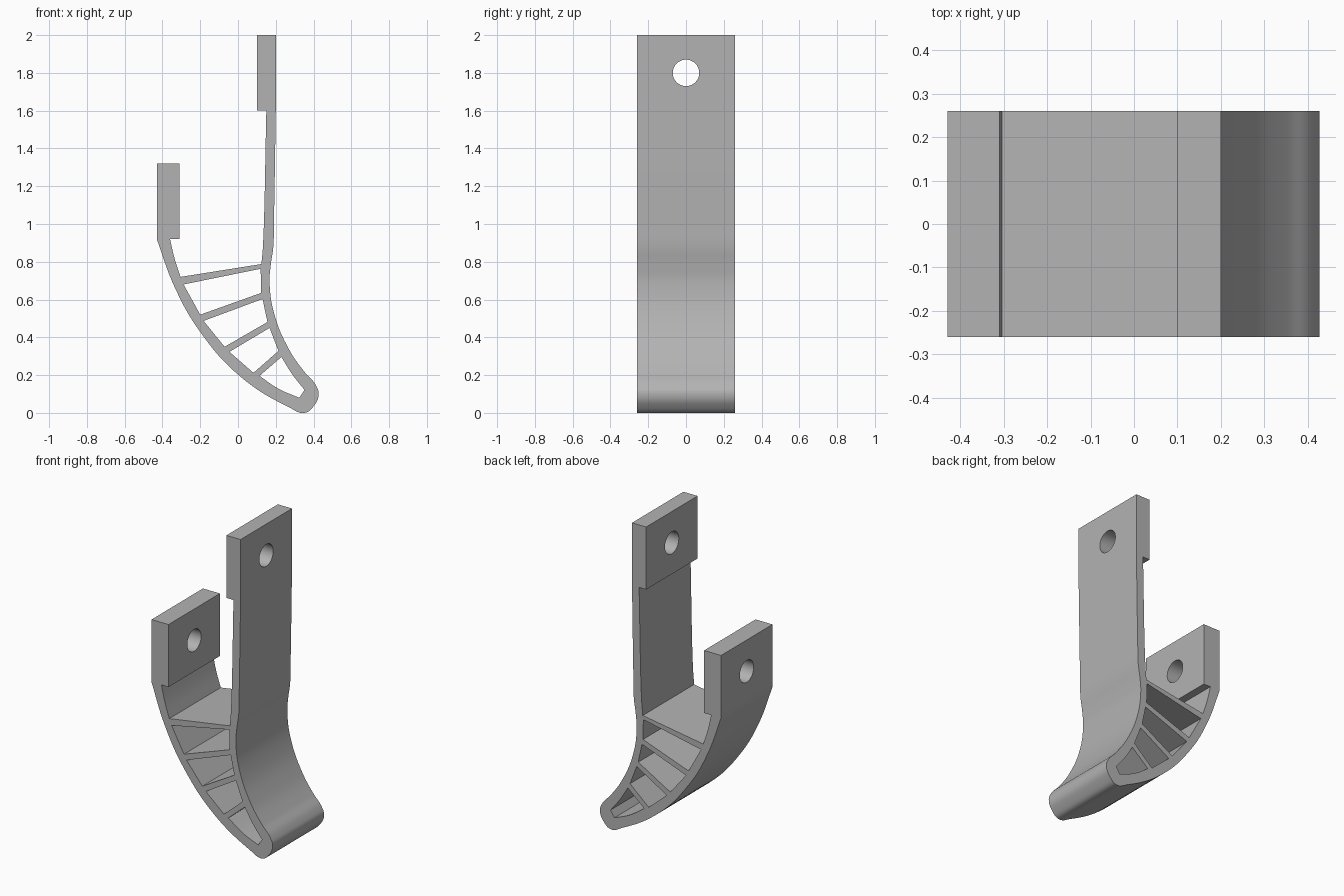
import bpy, bmesh, math

if "Cube" in bpy.data.objects:
    bpy.data.objects.remove(bpy.data.objects["Cube"])

HALF_DEPTH = 0.26

grey = bpy.data.materials.new("plain grey")
grey.use_nodes = True
colour = (0.45, 0.45, 0.45, 1)
grey.diffuse_color = colour
grey.node_tree.nodes["Principled BSDF"].inputs["Base Color"].default_value = colour


def add_loop(curve, runs):
    """Closed outline from runs of (kind, points); kind is corner or smooth."""
    points = [(p, kind) for kind, run in runs for p in run]
    spline = curve.splines.new("BEZIER")
    spline.bezier_points.add(len(points) - 1)
    spline.use_cyclic_u = True
    for bp, ((x, z), kind) in zip(spline.bezier_points, points):
        bp.co = (x, z, 0)
        bp.handle_left_type = bp.handle_right_type = kind


CORNER, SMOOTH = "VECTOR", "AUTO"

# Side profile: short tab, inner wall, top rib, long tab, outer curve, tip
outline = [
    (CORNER, [(-0.43, 1.32), (-0.31, 1.32), (-0.31, 0.92), (-0.36, 0.92)]),
    (SMOOTH, [(-0.335, 0.815)]),
    (CORNER, [(-0.304, 0.72), (0.124, 0.788)]),
    (SMOOTH, [(0.132, 0.88)]),
    (CORNER, [(0.15, 1.6), (0.1, 1.6), (0.1, 2), (0.2, 2), (0.2, 1.6)]),
    (SMOOTH, [(0.19, 1.0), (0.187, 0.88), (0.173, 0.78), (0.167, 0.69),
              (0.193, 0.52), (0.272, 0.333), (0.352, 0.217), (0.41, 0.15),
              (0.427, 0.1), (0.4, 0.035), (0.352, 0), (0.27, 0.03),
              (0.008, 0.196), (-0.204, 0.434), (-0.336, 0.667)]),
    (CORNER, [(-0.43, 0.92)]),
]

# Openings between the ribs
openings = [
    [(CORNER, [(-0.288, 0.68), (0.12, 0.763), (0.122, 0.635), (-0.2, 0.52)])],
    [(CORNER, [(-0.182, 0.487), (0.13, 0.603), (0.156, 0.481), (-0.071, 0.35)])],
    [(CORNER, [(-0.045, 0.323), (0.167, 0.45), (0.214, 0.328), (0.082, 0.212)])],
    [(CORNER, [(0.114, 0.196), (0.23, 0.296)]), (SMOOTH, [(0.288, 0.203)]),
     (CORNER, [(0.352, 0.122), (0.325, 0.08)]), (SMOOTH, [(0.214, 0.128)])],
]

curve = bpy.data.curves.new("ribbed_finger", "CURVE")
curve.dimensions = "2D"
curve.fill_mode = "BOTH"
curve.resolution_u = 8
curve.extrude = HALF_DEPTH
for loop in [outline] + openings:
    add_loop(curve, loop)
finger = bpy.data.objects.new("ribbed_finger", curve)
bpy.context.collection.objects.link(finger)
finger.rotation_euler.x = math.pi / 2

# Turn the extruded profile into a closed mesh
bpy.ops.object.select_all(action="DESELECT")
finger.select_set(True)
bpy.context.view_layer.objects.active = finger
bpy.ops.object.convert(target="MESH")
bpy.ops.object.transform_apply(location=False, rotation=True, scale=False)
bm = bmesh.new()
bm.from_mesh(finger.data)
bmesh.ops.remove_doubles(bm, verts=bm.verts, dist=0.0001)
bmesh.ops.recalc_face_normals(bm, faces=bm.faces)
bm.to_mesh(finger.data)
bm.free()

# Bolt holes through the two tabs
for name, x, z in (("short_tab", -0.37, 1.12), ("long_tab", 0.15, 1.8)):
    bpy.ops.mesh.primitive_cylinder_add(vertices=48, radius=0.07, depth=0.3,
                                        location=(x, 0, z),
                                        rotation=(0, math.pi / 2, 0))
    cutter = bpy.context.object
    cutter.name = name + "_hole_cutter"
    cutter.hide_render = True
    bpy.context.view_layer.objects.active = finger
    cut = finger.modifiers.new(name + "_hole", "BOOLEAN")
    cut.object = cutter
    cut.solver = "EXACT"
    bpy.ops.object.modifier_apply(modifier=cut.name)
    bpy.data.objects.remove(cutter)

finger.data.materials.clear()
finger.data.materials.append(grey)
bpy.ops.object.select_all(action="DESELECT")
finger.select_set(True)
bpy.context.view_layer.objects.active = finger
bpy.ops.object.shade_smooth_by_angle(angle=math.radians(30))
